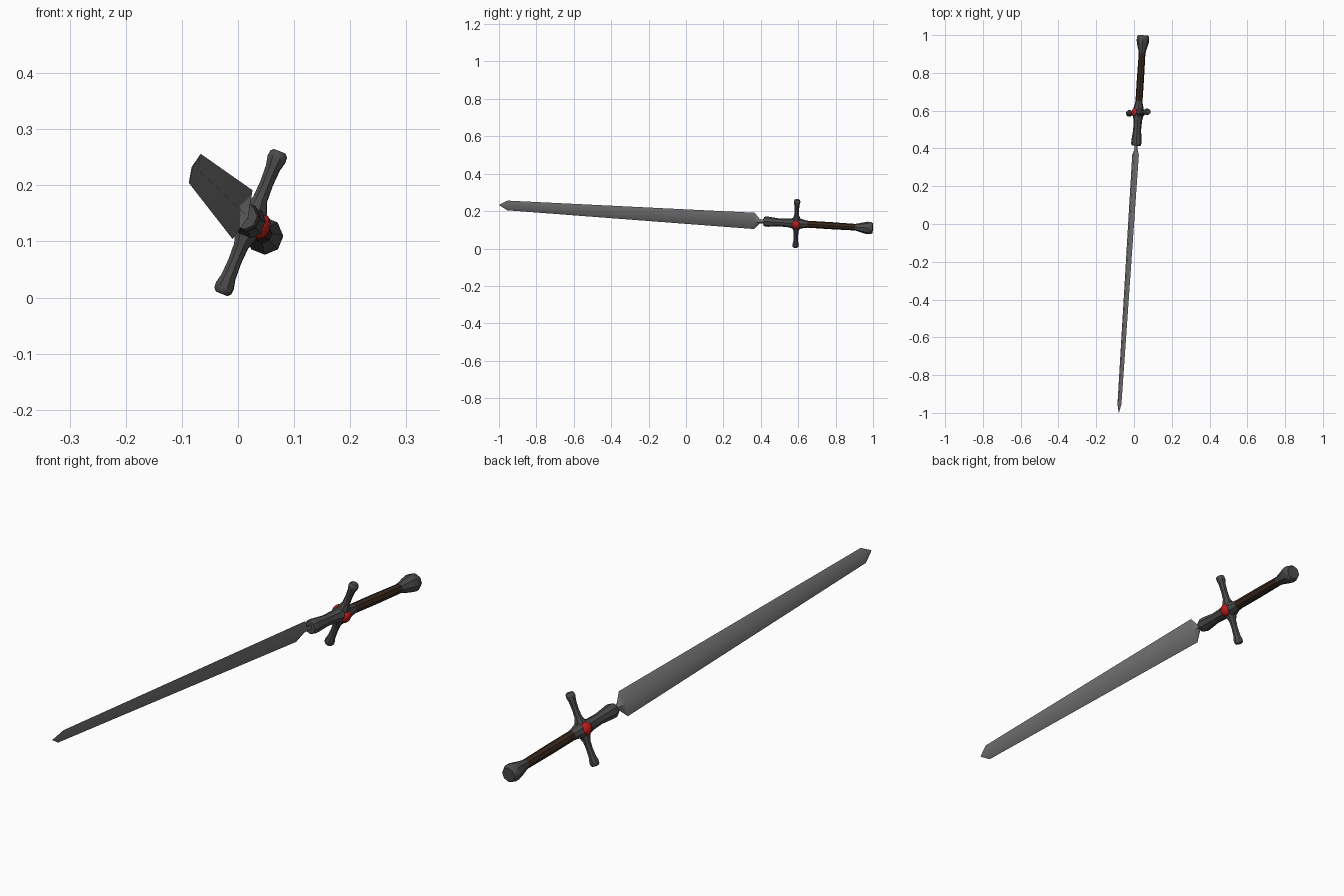
import bpy, bmesh, math
from mathutils import Vector, Matrix

if "Cube" in bpy.data.objects:
    bpy.data.objects.remove(bpy.data.objects["Cube"])

# Sword frame: A runs along the sword (tip to pommel), W across the blade, N out of its flat side
A = Vector((0.0645, 1, -0.0625)).normalized()
W = Vector((0.375, 0, 0.927))
W = (W - A * W.dot(A)).normalized()
N = A.cross(W)


def at(y):
    """Point on the sword's axis at world height y."""
    return Vector((-0.0155 + 0.0645 * y, y, 0.1705 - 0.0625 * y))


def material(name, col):
    m = bpy.data.materials.new(name)
    m.diffuse_color = (*col, 1)
    m.use_nodes = True
    m.node_tree.nodes["Principled BSDF"].inputs["Base Color"].default_value = m.diffuse_color
    return m


STEEL = material("blade steel", (0.19, 0.19, 0.19))
IRON = material("dark iron", (0.07, 0.07, 0.072))
LEATHER = material("brown leather", (0.04, 0.022, 0.014))
RED = material("red gem", (0.5, 0.012, 0.012))


def loft(name, rings, mat, angle=40):
    """Skin a list of equal-sized point rings and cap both ends."""
    bm = bmesh.new()
    vr = [[bm.verts.new(p) for p in r] for r in rings]
    n = len(vr[0])
    for a, b in zip(vr, vr[1:]):
        for i in range(n):
            j = (i + 1) % n
            bm.faces.new((a[i], a[j], b[j], b[i]))
    bm.faces.new(vr[0])
    bm.faces.new(vr[-1])
    bmesh.ops.remove_doubles(bm, verts=bm.verts[:], dist=1e-5)
    bmesh.ops.recalc_face_normals(bm, faces=bm.faces[:])
    me = bpy.data.meshes.new(name)
    bm.to_mesh(me)
    bm.free()
    me.materials.append(mat)
    ob = bpy.data.objects.new(name, me)
    bpy.context.collection.objects.link(ob)
    bpy.ops.object.select_all(action='DESELECT')
    ob.select_set(True)
    bpy.context.view_layer.objects.active = ob
    bpy.ops.object.shade_smooth_by_angle(angle=math.radians(angle))
    return ob


def ring(c, u, v, r, n=8):
    return [c + r * (u * math.cos(t) + v * math.sin(t))
            for t in (2 * math.pi * (i + 0.5) / n for i in range(n))]


def lathe(name, prof, mat):
    return loft(name, [ring(at(y), W, N, r) for y, r in prof], mat)


# Blade: diamond section, tapering to a short point, with a narrow tang
blade = [(-0.998, 0.002, 0.001), (-0.955, 0.028, 0.006), (0.365, 0.047, 0.011),
         (0.395, 0.012, 0.009), (0.43, 0.010, 0.008)]
loft("blade", [[at(y) + W * w, at(y) + N * t, at(y) - W * w, at(y) - N * t]
               for y, w, t in blade], STEEL, 30)

# Collar and hub
lathe("collar", [(0.415, 0.023), (0.425, 0.027), (0.44, 0.027), (0.50, 0.021),
                 (0.55, 0.023), (0.575, 0.029), (0.605, 0.029), (0.635, 0.021),
                 (0.65, 0.019)], IRON)

# Grip and flared pommel
lathe("grip", [(0.63, 0.0185), (0.77, 0.019), (0.92, 0.0175)], LEATHER)
lathe("pommel", [(0.905, 0.018), (0.92, 0.021), (0.945, 0.028), (0.97, 0.0335),
                 (0.988, 0.0325), (0.998, 0.027)], IRON)

# Crossguard arms, mirrored about the hub
for side, label in ((1, "upper"), (-1, "lower")):
    prof = [(0.0, 0.026), (0.025, 0.022), (0.045, 0.014), (0.075, 0.0125),
            (0.105, 0.014), (0.122, 0.018), (0.132, 0.017), (0.137, 0.012)]
    loft(label + "_guard_arm", [ring(at(0.59) + W * side * d, A, N, r) for d, r in prof], IRON)

# Gems on both flat sides of the hub
for side, label in ((1, "right"), (-1, "left")):
    c = at(0.59) + N * side * 0.018
    rings = [ring(c + N * side * 0.018 * math.sin(t), A, W, max(0.0245 * math.cos(t), 1e-3), 12)
             for t in (math.pi / 2 * k / 5 for k in range(6))]
    loft(label + "_gem", rings, RED)
